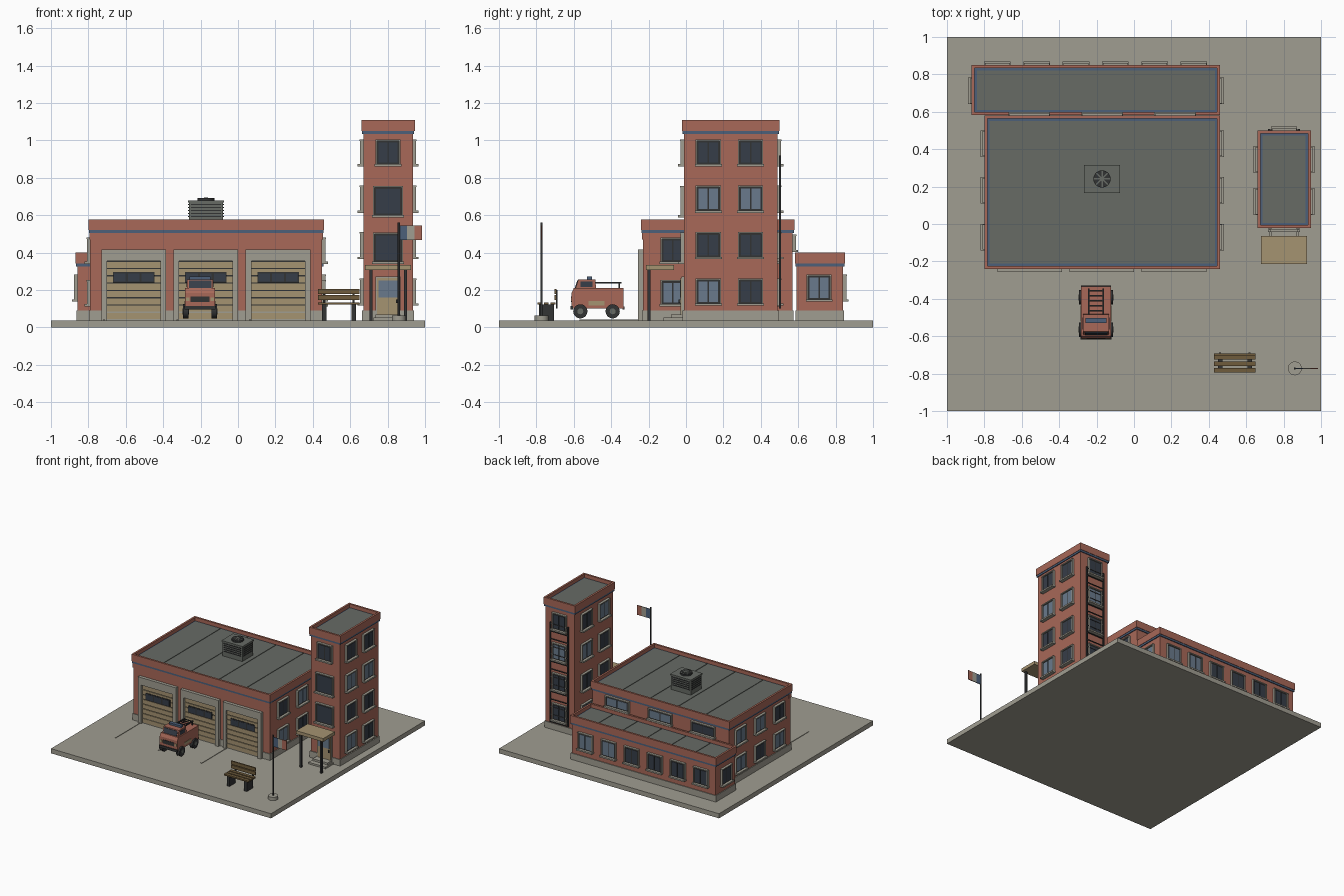
import bpy, bmesh, math, random
from mathutils import Matrix, Vector

if "Cube" in bpy.data.objects:
    bpy.data.objects.remove(bpy.data.objects["Cube"])
random.seed(4)

def mat(name, r, g, b):
    m = bpy.data.materials.new(name)
    lin = lambda c: ((c / 255 + 0.055) / 1.055) ** 2.4
    m.diffuse_color = (lin(r), lin(g), lin(b), 1)
    m.use_nodes = True
    m.node_tree.nodes["Principled BSDF"].inputs["Base Color"].default_value = m.diffuse_color
    return m

BRICK = mat("brick red", 168, 104, 88)
STONE = mat("concrete grey", 160, 157, 145)
ROOF = mat("roof grey", 103, 107, 101)
TAN = mat("door tan", 165, 147, 113)
DARK = mat("dark metal", 50, 51, 52)
GLASS = mat("blue glass", 106, 122, 140)
NIGHT = mat("dark glass", 54, 61, 72)
BLUE = mat("steel blue", 76, 96, 122)
WOOD = mat("bench wood", 112, 92, 60)

def finish(name, bm, mats):
    bmesh.ops.recalc_face_normals(bm, faces=bm.faces[:])
    me = bpy.data.meshes.new(name)
    bm.to_mesh(me)
    bm.free()
    for m in mats:
        me.materials.append(m)
    o = bpy.data.objects.new(name, me)
    bpy.context.collection.objects.link(o)
    return o

def boxes(name, items):
    """One object from boxes (x0, x1, y0, y1, z0, z1, material)."""
    bm, mats = bmesh.new(), []
    for x0, x1, y0, y1, z0, z1, m in items:
        if m not in mats:
            mats.append(m)
        M = Matrix.Translation(((x0 + x1) / 2, (y0 + y1) / 2, (z0 + z1) / 2)) @ \
            Matrix.Diagonal((abs(x1 - x0), abs(y1 - y0), abs(z1 - z0), 1))
        vs = bmesh.ops.create_cube(bm, size=1, matrix=M)["verts"]
        for f in {f for v in vs for f in v.link_faces}:
            f.material_index = mats.index(m)
    return finish(name, bm, mats)

def cyl(name, r, h, loc, m, axis='z', n=24):
    bm = bmesh.new()
    R = Matrix.Rotation(math.pi / 2, 4, 'Y') if axis == 'x' else Matrix()
    bmesh.ops.create_cone(bm, cap_ends=True, segments=n, radius1=r, radius2=r, depth=h,
                          matrix=Matrix.Translation(loc) @ R)
    for f in bm.faces:
        f.smooth = len(f.verts) == 4
    for e in bm.edges:
        e.smooth = all(len(f.verts) == 4 for f in e.link_faces)
    return finish(name, bm, [m])

def prism(name, yz, x0, x1, m):
    bm = bmesh.new()
    f = bm.faces.new([bm.verts.new((x0, y, z)) for y, z in yz])
    g = bmesh.ops.extrude_face_region(bm, geom=[f])["geom"]
    bmesh.ops.translate(bm, vec=(x1 - x0, 0, 0), verts=[v for v in g if isinstance(v, bmesh.types.BMVert)])
    return finish(name, bm, [m])

def on_wall(side, wall, u0, u1, n0, n1, z0, z1, m):
    """Box on a wall: u along the wall, n outward."""
    s = 1 if side in "BR" else -1
    a, b = sorted((wall + s * n0, wall + s * n1))
    return (u0, u1, a, b, z0, z1, m) if side in "FB" else (a, b, u0, u1, z0, z1, m)

def window(name, side, wall, u, z0, w=0.13, h=0.13, panes=2, glass=None):
    g = glass or random.choice((GLASS, NIGHT, NIGHT))
    a, b, z1, t = u - w / 2, u + w / 2, z0 + h, 0.008
    W = lambda *p: on_wall(side, wall, *p)
    parts = [W(a, b, -.01, .009, z0, z1, DARK),
             W(a - t, a, -.01, .018, z0, z1, STONE), W(b, b + t, -.01, .018, z0, z1, STONE),
             W(a - t, b + t, -.01, .02, z1, z1 + t, STONE),
             W(a - .012, b + .012, -.01, .03, z0 - .012, z0, STONE)]
    pw = (w - t) / panes
    for i in range(panes):
        p = a + t + i * pw
        parts.append(W(p, p + pw - t, 0, .012, z0 + t, z1 - t, g))
    boxes(name, parts)

def block(name, x0, x1, y0, y1, top, seams):
    """Walls, plinth, blue band, parapet and recessed roof."""
    i, t, r = .01, .016, top - .03
    boxes(name + "_walls", [(x0 + i, x1 - i, y0 + i, y1 - i, .04, r - .01, BRICK)])
    boxes(name + "_plinth", [(x0 + .004, x1 - .004, y0 + .004, y1 - .004, .037, .09, STONE)])
    boxes(name + "_band", [(x0 + .003, x1 - .003, y0 + .003, y1 - .003, top - .073, top - .058, BLUE)])
    p0 = top - .058
    boxes(name + "_parapet", [(x0, x1, y0, y0 + t, p0, top, BRICK), (x0, x1, y1 - t, y1, p0, top, BRICK),
                              (x0, x0 + t, y0 + t, y1 - t, p0, top, BRICK),
                              (x1 - t, x1, y0 + t, y1 - t, p0, top, BRICK)])
    boxes(name + "_flashing", [(x0 + t, x1 - t, y0 + t, y1 - t, r - .02, r, BLUE)])
    k = t + .012
    boxes(name + "_roof", [(x0 + k, x1 - k, y0 + k, y1 - k, r - .01, r + .004, ROOF)] +
          [(s - .004, s + .004, y0 + k, y1 - k, r, r + .008, ROOF)
           for s in (x0 + (x1 - x0) * (j + 1) / (seams + 1) for j in range(seams))])

# ground slab and apron lines
boxes("ground_slab", [(-1, 1, -1, 1, 0, .038, STONE)])
boxes("apron_lines", [(x - .005, x + .005, -.57, -.255, .037, .042, STONE) for x in (-.716, -.325, .065)])

# the three building masses
block("hall", -.80, .46, -.24, .58, .578, 4)
block("annex", -.868, .46, .582, .85, .40, 5)
block("tower", .66, .945, -.022, .50, 1.108, 0)
boxes("hall_front_course", [(-.795, .455, -.236, -.2, .47, .506, BRICK)])

# garage doors
for k, x in enumerate((-.558, -.172, .214)):
    n = f"garage_door_{k + 1}"
    boxes(n + "_frame", [(x - .173, x - .143, -.256, -.22, .038, .417, STONE),
                         (x + .143, x + .173, -.256, -.22, .038, .417, STONE),
                         (x - .143, x + .143, -.256, -.22, .355, .417, STONE)])
    parts = [(x - .143, x + .143, -.234, -.22, .04, .355, DARK)]
    for j in range(8):
        z = .045 + j * .039
        parts.append((x - .143, x + .143, -.241, -.23, z, z + .033, TAN))
    for j in (-1, 0, 1):
        c = x + j * .074
        parts.append((c - .037, c + .037, -.245, -.23, .238, .296, DARK))
        parts.append((c - .031, c + .031, -.247, -.23, .245, .289, NIGHT))
    boxes(n, parts)

# hall side windows, two storeys
for k, y in enumerate((.43, .18, -.07)):
    for lv, z in enumerate((.125, .352)):
        window(f"hall_left_window_{k}_{lv}", "L", -.79, y, z, .118, .12)
        window(f"hall_right_window_{k}_{lv}", "R", .45, y, z, .118, .12)
# hall rear clerestory
for k, x in enumerate((-.56, -.17, .22)):
    window(f"hall_rear_window_{k}", "B", .57, x, .415, .2, .075, 2)
# annex windows
for k in range(6):
    window(f"annex_rear_window_{k}", "B", .84, -.73 + k * .21, .15, .118, .125)
window("annex_left_window", "L", -.858, .712, .15, .118, .125)
window("annex_right_window", "R", .45, .712, .15, .118, .125, glass=GLASS)

# tower windows
for lv, z in enumerate((.128, .377, .625, .873)):
    for k, y in enumerate((.12, .345)):
        g = GLASS if lv == 2 or (lv == 0 and k == 0) else NIGHT
        window(f"tower_right_window_{k}_{lv}", "R", .935, y, z, .12, .125, glass=g)
        window(f"tower_left_window_{k}_{lv}", "L", .67, y, z, .12, .125)
    window(f"tower_rear_window_{lv}", "B", .49, .802, z, .115, .125, glass=(NIGHT, NIGHT, GLASS, NIGHT)[lv])
window("tower_front_top_window", "F", -.012, .802, .873, .12, .125, glass=NIGHT)
for lv, z in enumerate((.352, .6)):
    window(f"tower_front_large_window_{lv}", "F", -.012, .802, z, .145, .148, 1, glass=NIGHT)

# rear ladder
boxes("tower_ladder", [(x - .005, x + .005, .497, .507, .1, .92, DARK) for x in (.722, .882)] +
      [(.722, .882, .499, .505, z, z + .006, DARK) for z in (.1 + .062 * j for j in range(14))])

# entrance door, steps and canopy
boxes("entrance_door", [(.735, .869, -.024, 0, .06, .272, STONE), (.743, .861, -.03, 0, .06, .264, TAN),
                        (.752, .852, -.033, 0, .16, .252, GLASS), (.845, .853, -.04, -.03, .13, .15, DARK)])
boxes("entrance_steps", [(.725, .88, -.12, -.02, .037, .052, STONE), (.735, .87, -.08, -.02, .05, .068, STONE)])
boxes("canopy", [(.68, .925, -.215, -.065, .308, .335, TAN)])
boxes("canopy_posts", [(x - .008, x + .008, -.205, -.189, .037, .31, DARK) for x in (.712, .895)])

# rooftop fan unit
boxes("fan_unit", [(-.262, -.08, .17, .312, .55, .672, ROOF), (-.266, -.076, .166, .316, .668, .678, ROOF)])
boxes("fan_unit_louvres", [(-.25, -.092, .166, .316, z, z + .006, DARK) for z in (.59, .606, .622, .638, .654)] +
      [(-.266, -.076, .185, .297, z, z + .006, DARK) for z in (.59, .606, .622, .638, .654)])
cyl("fan_ring", .046, .016, (-.171, .241, .683), DARK)
for j in range(4):
    b = boxes(f"fan_blade_{j}", [(-.042, .042, -.004, .004, 0, .003, ROOF)])
    b.location = (-.171, .241, .69)
    b.rotation_euler.z = j * math.pi / 4
cyl("fan_hub", .011, .006, (-.171, .241, .692), ROOF, n=12)

# fire truck
cx = -.203
prism("truck_body", [(-.612, .1), (-.612, .185), (-.6, .21), (-.335, .21), (-.335, .1)], cx - .08, cx + .08, BRICK)
prism("truck_cab", [(-.592, .205), (-.576, .256), (-.485, .256), (-.48, .205)], cx - .07, cx + .07, BRICK)
prism("truck_windscreen", [(-.594, .212), (-.582, .25), (-.57, .25), (-.58, .212)], cx - .06, cx + .06, NIGHT)
boxes("truck_side_windows", [(cx - .073, cx + .073, -.565, -.5, .216, .246, NIGHT)])
boxes("truck_light_bar", [(cx - .055, cx + .055, -.53, -.502, .255, .272, BLUE)])
boxes("truck_stripe", [(cx - .083, cx + .083, -.522, -.435, .118, .14, TAN)])
boxes("truck_bumpers", [(cx - .083, cx + .083, -.618, -.605, .095, .115, DARK),
                        (cx - .05, cx + .05, -.615, -.605, .135, .165, DARK),
                        (cx - .08, cx + .08, -.34, -.33, .095, .112, DARK)])
boxes("truck_lamps", [(cx + s * .065 - .01, cx + s * .065 + .01, -.616, -.605, .14, .16, TAN) for s in (-1, 1)])
boxes("truck_ladder", [(cx + s * .038 - .004, cx + s * .038 + .004, -.485, -.345, .234, .244, DARK) for s in (-1, 1)] +
      [(cx - .038, cx + .038, y, y + .007, .236, .242, DARK) for y in (-.36, -.387, -.414, -.441, -.468)] +
      [(cx + s * .038 - .004, cx + s * .038 + .004, -.362, -.354, .205, .236, DARK) for s in (-1, 1)])
for i, y in enumerate((-.565, -.392)):
    for s in (-1, 1):
        cyl(f"truck_wheel_{i}_{s}", .038, .03, (cx + s * .077, y, .078 + .008), DARK, 'x', 20)
        cyl(f"truck_hub_{i}_{s}", .016, .034, (cx + s * .077, y, .086), ROOF, 'x', 12)

# bench
boxes("bench_seat", [(.428, .65, y, y + .026, .122, .134, WOOD) for y in (-.795, -.76, -.725)])
boxes("bench_back", [(.428, .65, -.703, -.692, z, z + .027, WOOD) for z in (.146, .179)])
boxes("bench_legs", [(x - .012, x + .012, -.785, -.705, .037, .122, DARK) for x in (.46, .618)] +
      [(x - .006, x + .006, -.694, -.686, .1, .2, DARK) for x in (.46, .618)])

# flagpole with three-stripe flag
cyl("flagpole_base", .037, .03, (.86, -.772, .05), STONE)
cyl("flagpole", .006, .51, (.86, -.772, .305), DARK, n=12)
boxes("flag", [(.864 + j * .04, .904 + j * .04, -.775, -.769, .467, .545, m) for j, m in enumerate((BLUE, STONE, BRICK))])
